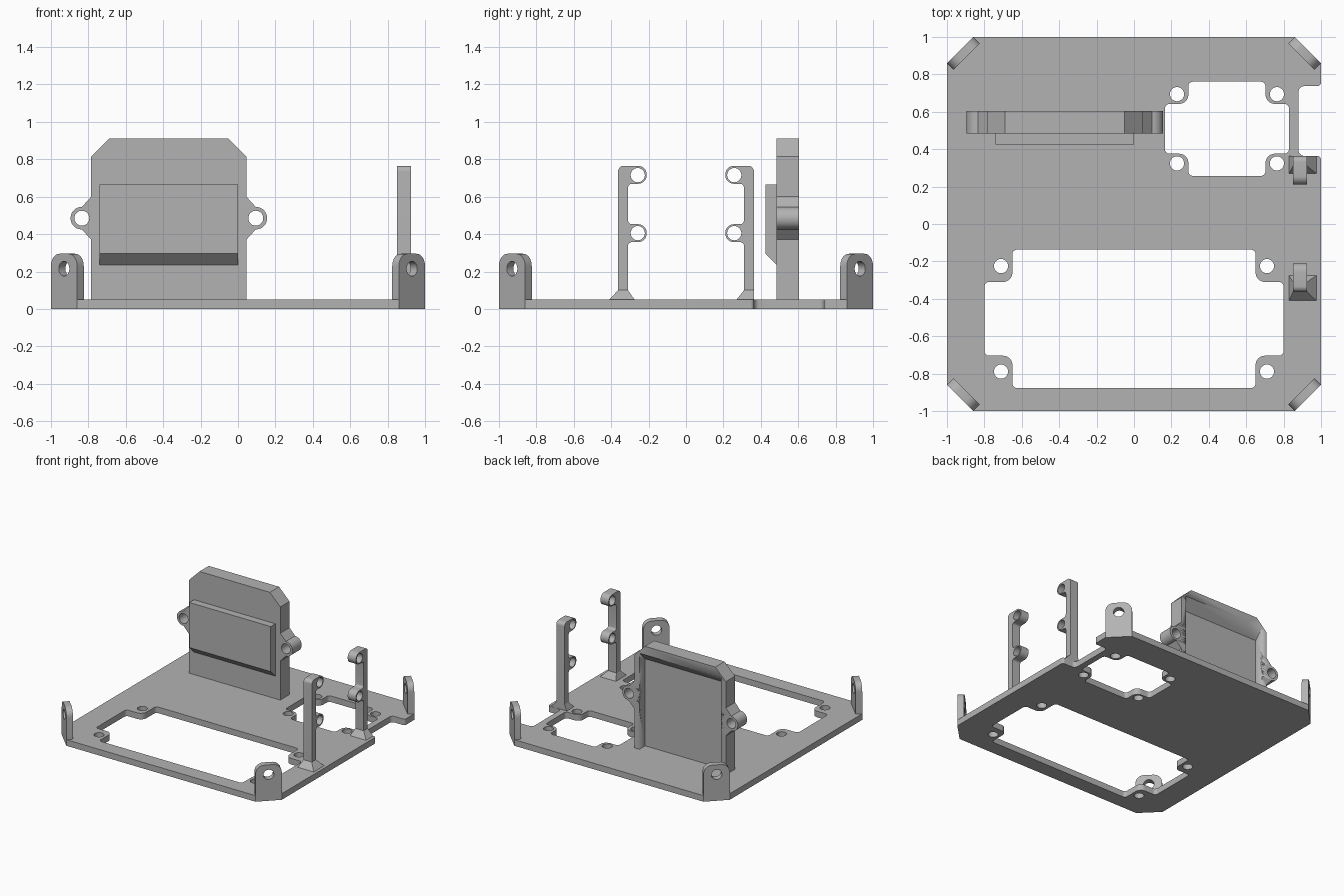
import bpy, bmesh
from math import sin, cos, pi, tan, sqrt
from mathutils import Vector, Matrix

if "Cube" in bpy.data.objects:
    bpy.data.objects.remove(bpy.data.objects["Cube"])

GREY = (0.45, 0.45, 0.45, 1)
grey = bpy.data.materials.new("plain grey")
grey.use_nodes = True
grey.diffuse_color = GREY
grey.node_tree.nodes["Principled BSDF"].inputs["Base Color"].default_value = GREY

X, Y, Z = Vector((1, 0, 0)), Vector((0, 1, 0)), Vector((0, 0, 1))


def fillet(points, steps=7):
    """Round each (x, y, radius) corner of a closed outline."""
    out = []
    for i, p in enumerate(points):
        c = Vector(p[:2])
        r = p[2] if len(p) > 2 else 0
        if not r:
            out.append(c)
            continue
        a = (Vector(points[i - 1][:2]) - c).normalized()
        b = (Vector(points[(i + 1) % len(points)][:2]) - c).normalized()
        half = a.angle(b) / 2
        mid = c + (a + b).normalized() * r / sin(half)
        start = c + a * r / tan(half) - mid
        end = c + b * r / tan(half) - mid
        sweep = pi - 2 * half
        for k in range(steps + 1):
            t = k / steps
            out.append(mid + (start * sin((1 - t) * sweep) + end * sin(t * sweep)) / sin(sweep))
    return out


def circle(x, y, r, n=28):
    return [Vector((x + r * cos(2 * pi * k / n), y + r * sin(2 * pi * k / n))) for k in range(n)]


def finish(name, bm):
    """Turn a bmesh into a grey object with clean shading."""
    bmesh.ops.remove_doubles(bm, verts=bm.verts, dist=0.0001)
    bmesh.ops.recalc_face_normals(bm, faces=bm.faces)
    mesh = bpy.data.meshes.new(name)
    bm.to_mesh(mesh)
    bm.free()
    mesh.materials.clear()
    mesh.materials.append(grey)
    ob = bpy.data.objects.new(name, mesh)
    bpy.context.collection.objects.link(ob)
    bpy.ops.object.select_all(action="DESELECT")
    ob.select_set(True)
    bpy.context.view_layer.objects.active = ob
    bpy.ops.object.shade_smooth_by_angle(angle=0.5)
    return ob


def extrude(name, loops, u, v, w, lo, hi):
    """Extrude an outline with holes, drawn on axes u, v, from lo to hi along w."""
    curve = bpy.data.curves.new(name, "CURVE")
    curve.dimensions = "2D"
    curve.fill_mode = "BOTH"
    curve.extrude = (hi - lo) / 2
    for loop in loops:
        spline = curve.splines.new("POLY")
        spline.points.add(len(loop) - 1)
        for pt, co in zip(spline.points, loop):
            pt.co = (co.x, co.y, 0, 1)
        spline.use_cyclic_u = True
    temp = bpy.data.objects.new(name + "_outline", curve)
    bpy.context.collection.objects.link(temp)
    bpy.context.view_layer.update()
    mesh = bpy.data.meshes.new_from_object(temp.evaluated_get(bpy.context.evaluated_depsgraph_get()))
    bm = bmesh.new()
    bm.from_mesh(mesh)
    bpy.data.objects.remove(temp)
    bpy.data.curves.remove(curve)
    bpy.data.meshes.remove(mesh)
    frame = Matrix((u, v, w)).transposed().to_4x4()
    frame.translation = w * (lo + hi) / 2
    bm.transform(frame)
    return finish(name, bm)


def window(cx, cy, W, H, w, h, hx, hy):
    """Rectangular opening with four rounded screw lugs, plus the screw holes."""
    pts, holes = [], []
    for sx, sy in ((1, 1), (-1, 1), (-1, -1), (1, -1)):
        corner = [(W, h, 0.025), (w, h, 0.05), (w, H, 0.025)]
        for px, py, r in corner[::sx * sy]:
            pts.append((cx + sx * px, cy + sy * py, r))
        holes.append(circle(cx + sx * hx, cy + sy * hy, 0.038))
    return [fillet(pts)] + holes


# Base plate with clipped corners, a side notch and two windows
C = 0.86
outline = fillet([(-C, -1), (C, -1), (1, -C), (1, 0.364, 0.02), (0.88, 0.364, 0.03),
                  (0.88, 0.737, 0.03), (1, 0.737, 0.02), (1, C), (C, 1), (-C, 1),
                  (-1, C), (-1, -C)])
extrude("base_plate",
        [outline]
        + window(0, -0.507, 0.8, 0.37, 0.65, 0.197, 0.711, 0.282)
        + window(0.497, 0.509, 0.332, 0.252, 0.206, 0.133, 0.267, 0.185),
        X, Y, Z, 0, 0.05)

# Upright corner tabs with a screw hole
tab = fillet([(-0.099, 0), (0.099, 0), (0.099, 0.295, 0.065), (-0.099, 0.295, 0.065)])
for side, sx in (("left", 1), ("right", -1)):
    for end, sy in (("front", -1), ("back", 1)):
        out = Vector((sx, sy, 0)).normalized()
        reach = 0.93 * sqrt(2)
        extrude(f"{end}_{side}_tab", [tab, circle(0, 0.215, 0.04)],
                Z.cross(out), Z, out, reach - 0.05, reach)

# Slim posts with two eyelets each, facing one another
post = [(-0.363, 0.04), (-0.31, 0.04)]
for z in (0.405, 0.717):
    post += [(-0.31, z - 0.048, 0.02), (-0.21, z - 0.048, 0.046), (-0.21, z + 0.048, 0.046)]
    if z < 0.5:
        post.append((-0.31, z + 0.048, 0.02))
post.append((-0.363, 0.765, 0.03))
eyes = [circle(-0.258, z, 0.038) for z in (0.405, 0.715)]
for name, s in (("front", 1), ("back", -1)):
    extrude(name + "_post", [fillet(post)] + eyes, Y * s, Z, X, 0.85, 0.925)

# Flared feet under the posts
for name, y0, y1, t0, t1 in (("front", -0.41, -0.275, -0.363, -0.31),
                             ("back", 0.27, 0.363, 0.31, 0.363)):
    bm = bmesh.new()
    bmesh.ops.create_cube(bm, size=1)
    for v in bm.verts:
        top = v.co.z > 0
        xs, ys = ((0.85, 0.925), (t0, t1)) if top else ((0.829, 0.975), (y0, y1))
        v.co = (xs[v.co.x > 0], ys[v.co.y > 0], 0.1 if top else 0.05)
    finish(name + "_post_foot", bm)

# Upright holder with clipped top and side ears
MID = -0.37
half = [(0.045, 0.05), (0.045, 0.37), (0.095, 0.425), (0.155, 0.425, 0.058),
        (0.155, 0.545, 0.058), (0.095, 0.545), (0.045, 0.6), (0.045, 0.815), (-0.05, 0.91)]
mirrored = [(2 * MID - p[0],) + p[1:] for p in reversed(half)]
ears = [circle(x, 0.485, 0.04) for x in (0.095, 2 * MID - 0.095)]
holder = extrude("holder", [fillet(half + mirrored)] + ears, X, Z, Y, 0.485, 0.605)

# Pocket in the back of the holder, with a sloping ceiling
pocket = extrude("pocket_cutter",
                 [fillet([(0.53, 0), (0.7, 0), (0.7, 0.935), (0.53, 0.765)])],
                 Y, Z, X, -0.74, 0)
pocket.hide_render = True
cut = holder.modifiers.new("pocket", "BOOLEAN")
cut.operation = "DIFFERENCE"
cut.solver = "EXACT"
cut.object = pocket
bpy.ops.object.select_all(action="DESELECT")
holder.select_set(True)
bpy.context.view_layer.objects.active = holder
while holder.modifiers[0] != cut:
    bpy.ops.object.modifier_move_up(modifier=cut.name)
bpy.ops.object.modifier_apply(modifier=cut.name)
bpy.data.objects.remove(pocket)

# Raised pad on the front of the holder, bevelled below
extrude("holder_pad",
        [fillet([(0.425, 0.295), (0.485, 0.235), (0.485, 0.665), (0.425, 0.665)])],
        Y, Z, X, -0.74, 0)
